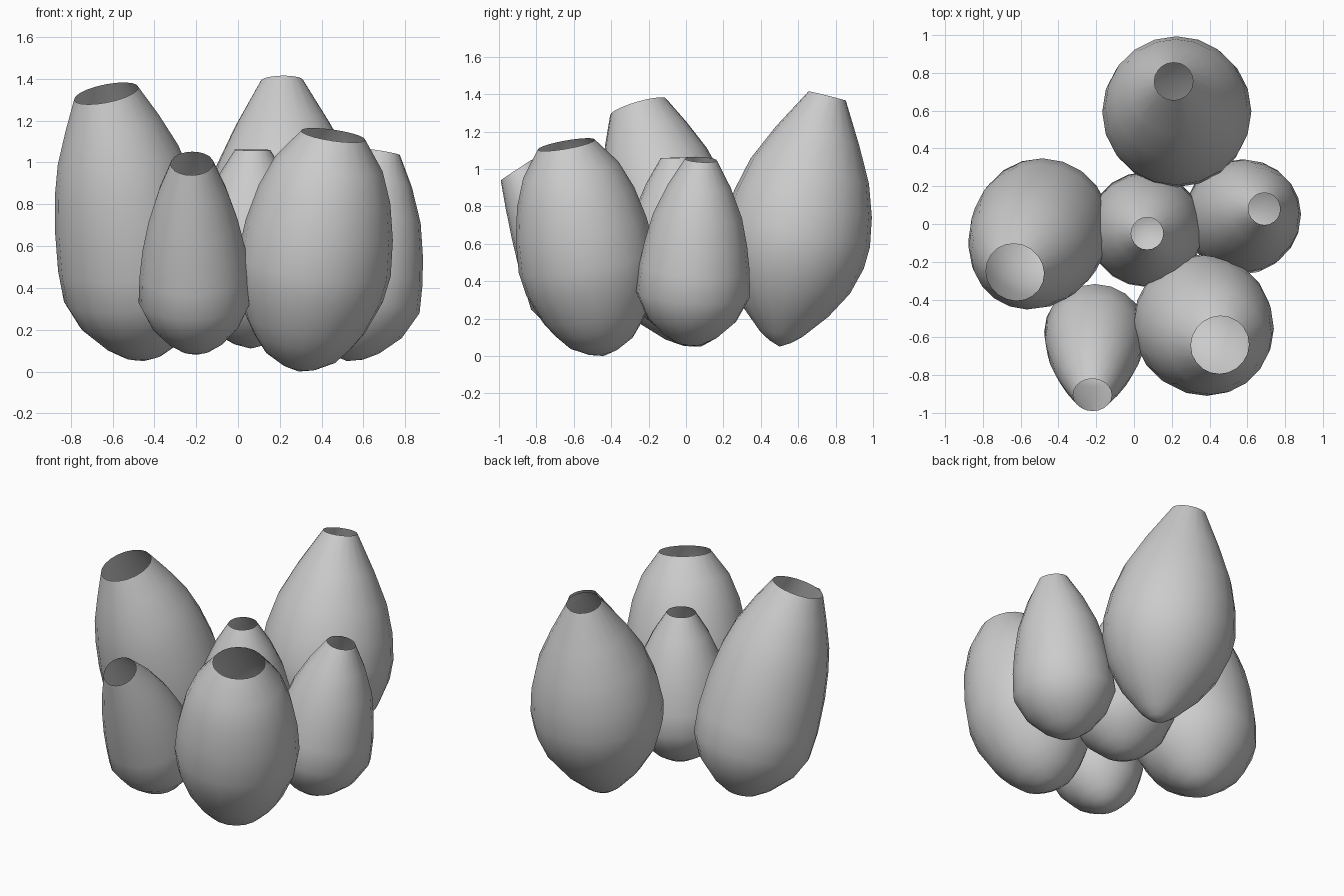
import bpy, bmesh
from math import sin, cos, tau
from mathutils import Vector

if "Cube" in bpy.data.objects:
    bpy.data.objects.remove(bpy.data.objects["Cube"])

SIDES = 20


def pod(name, base, tip, radius, profile, bend=(0, 0, 0)):
    """Open-mouthed pod: rings swept along a gently bowed axis from base to tip."""
    base, tip, bend = Vector(base), Vector(tip), Vector(bend)
    bm = bmesh.new()
    pole = bm.verts.new(base)
    previous = None
    for t, r in profile:
        centre = base.lerp(tip, t) + bend * 4 * t * (1 - t)
        tangent = (tip - base + bend * 4 * (1 - 2 * t)).normalized()
        turn = Vector((0, 0, 1)).rotation_difference(tangent)
        ring = [bm.verts.new(centre + turn @ Vector((cos(tau * i / SIDES), sin(tau * i / SIDES), 0)) * r * radius)
                for i in range(SIDES)]
        for i in range(SIDES):
            j = (i + 1) % SIDES
            if previous is None:
                bm.faces.new((pole, ring[j], ring[i]))
            else:
                bm.faces.new((previous[i], previous[j], ring[j], ring[i]))
        previous = ring
    mesh = bpy.data.meshes.new(name)
    bm.to_mesh(mesh)
    bm.free()
    mesh.shade_smooth()
    obj = bpy.data.objects.new(name, mesh)
    bpy.context.collection.objects.link(obj)
    return obj


# Profiles: (position along axis, fraction of widest radius), ending at the open rim
FULL = [(.02, .22), (.065, .47), (.13, .64), (.2, .78), (.34, .95), (.45, 1), (.6, .96), (.75, .86), (.88, .7), (1, .42)]
TALL = [(.02, .25), (.06, .48), (.15, .8), (.25, .97), (.37, 1), (.53, .97), (.66, .9), (.77, .8), (.89, .62), (1, .43)]
POINTED = [(.02, .15), (.05, .29), (.145, .6), (.25, .84), (.36, .97), (.45, 1), (.57, .95), (.7, .82), (.84, .58), (1, .26)]
LOW = [(.02, .25), (.06, .48), (.15, .79), (.28, 1), (.42, .97), (.55, .9), (.7, .78), (.86, .55), (1, .28)]
NECKED = [(.02, .25), (.06, .48), (.15, .78), (.28, 1), (.42, .97), (.55, .91), (.7, .79), (.86, .6), (1, .38)]

# Cluster of pods
pod("left_pod", (-.45, .08, .05), (-.63, -.255, 1.33), .365, TALL, (.02, .01, 0))
pod("front_right_pod", (.29, -.44, 0), (.455, -.64, 1.13), .37, FULL)
pod("back_pod", (.24, .5, .05), (.21, .755, 1.39), .395, POINTED, (0, -.02, 0))
pod("front_small_pod", (-.2, -.5, .08), (-.22, -.905, .995), .27, NECKED, (0, .05, 0))
pod("centre_pod", (.06, -.02, .11), (.07, -.05, 1.06), .305, LOW)
pod("right_pod", (.52, .02, .05), (.69, .08, 1.05), .305, LOW)
